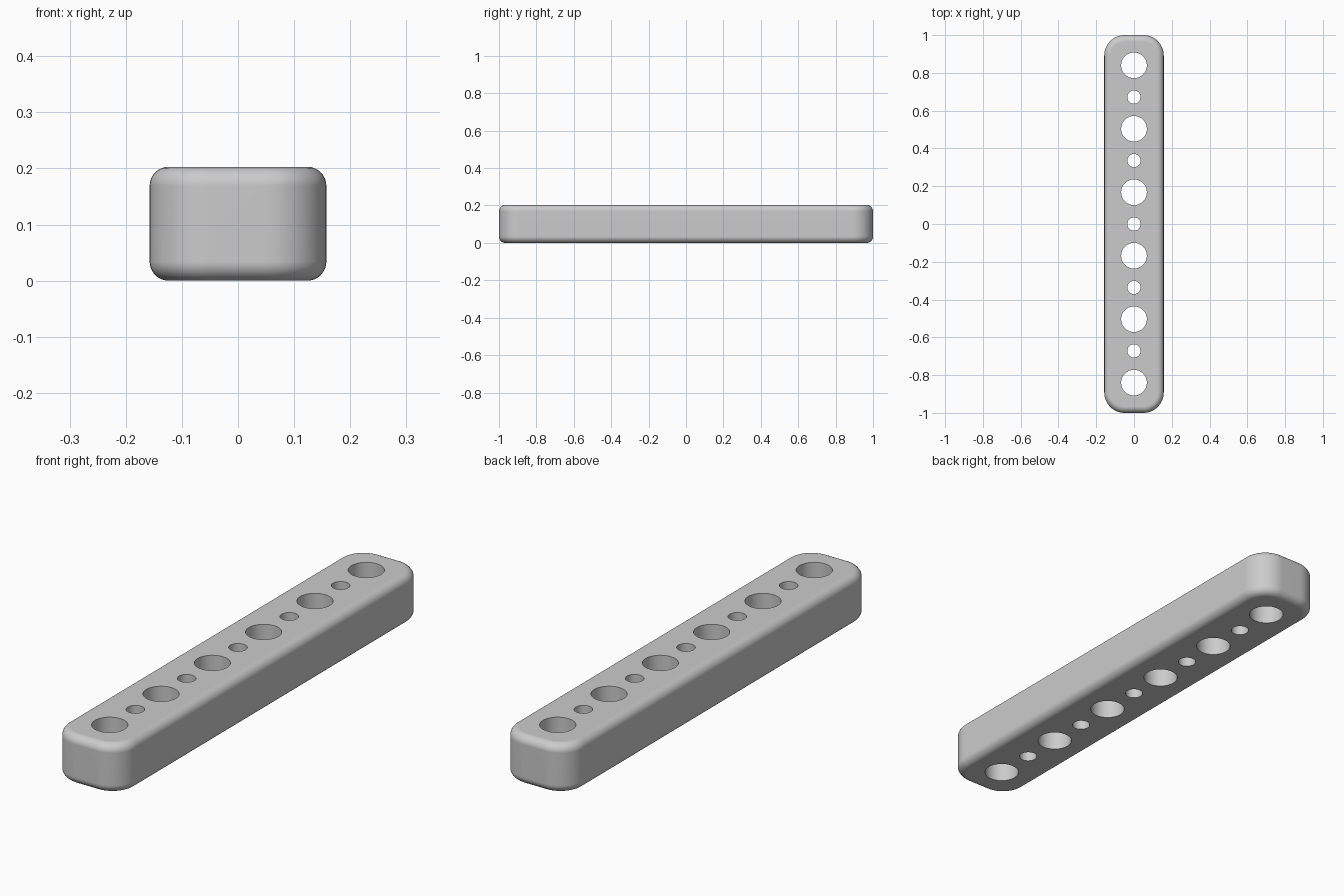
import bpy, bmesh
from math import sin, cos, pi

cube = bpy.data.objects.get("Cube")
if cube:
    bpy.data.objects.remove(cube, do_unlink=True)

WIDTH, LENGTH, HEIGHT = 0.315, 2.0, 0.203
CORNER, FILLET = 0.108, 0.034
PITCH, BIG, SMALL = 0.168, 0.068, 0.035
STEPS = 12

grey = bpy.data.materials.new("plain grey")
grey.use_nodes = True
colour = (0.6, 0.6, 0.6, 1)
grey.diffuse_color = colour
grey.node_tree.nodes["Principled BSDF"].inputs["Base Color"].default_value = colour


def make_object(name, bm):
    bmesh.ops.recalc_face_normals(bm, faces=bm.faces)
    mesh = bpy.data.meshes.new(name)
    bm.to_mesh(mesh)
    bm.free()
    mesh.materials.append(grey)
    obj = bpy.data.objects.new(name, mesh)
    bpy.context.collection.objects.link(obj)
    return obj


def rounded_ring(bm, inset, z):
    """Rounded rectangle of vertices at height z."""
    cx, cy, r = WIDTH / 2 - CORNER, LENGTH / 2 - CORNER, CORNER - inset
    ring = []
    for k, (sx, sy) in enumerate(((1, 1), (-1, 1), (-1, -1), (1, -1))):
        for i in range(STEPS + 1):
            a = (k + i / STEPS) * pi / 2
            ring.append(bm.verts.new((sx * cx + r * cos(a), sy * cy + r * sin(a), z)))
    return ring


# Bar: stacked rings with filleted top and bottom edges
bm = bmesh.new()
fillet = [(FILLET * (1 - sin(a)), FILLET * (1 - cos(a)))
          for a in (i / 8 * pi / 2 for i in range(9))]
levels = fillet + [(inset, HEIGHT - z) for inset, z in reversed(fillet)]
rings = [rounded_ring(bm, inset, z) for inset, z in levels]
for low, high in zip(rings, rings[1:]):
    for i in range(len(low)):
        j = (i + 1) % len(low)
        bm.faces.new((low[i], low[j], high[j], high[i]))
bm.faces.new(rings[0])
bm.faces.new(rings[-1])
bar = make_object("perforated_bar", bm)

# Alternating large and small through holes
bm = bmesh.new()
for n in range(-5, 6):
    radius = BIG if n % 2 else SMALL
    made = bmesh.ops.create_cone(bm, cap_ends=True, segments=64, radius1=radius,
                                 radius2=radius, depth=HEIGHT * 2)
    bmesh.ops.translate(bm, verts=made["verts"], vec=(0, n * PITCH, HEIGHT / 2))
cutter = make_object("hole_cutter", bm)
cutter.hide_render = True

bpy.ops.object.select_all(action="DESELECT")
bar.select_set(True)
bpy.context.view_layer.objects.active = bar
cut = bar.modifiers.new("holes", "BOOLEAN")
cut.operation, cut.solver, cut.object = "DIFFERENCE", "EXACT", cutter
bpy.ops.object.modifier_apply(modifier=cut.name)
bpy.data.objects.remove(cutter, do_unlink=True)

# Smooth fillets and bores, flat top and bottom
bpy.ops.object.shade_smooth_by_angle(angle=pi / 6)
weighted = bar.modifiers.new("clean shading", "WEIGHTED_NORMAL")
weighted.keep_sharp = True
